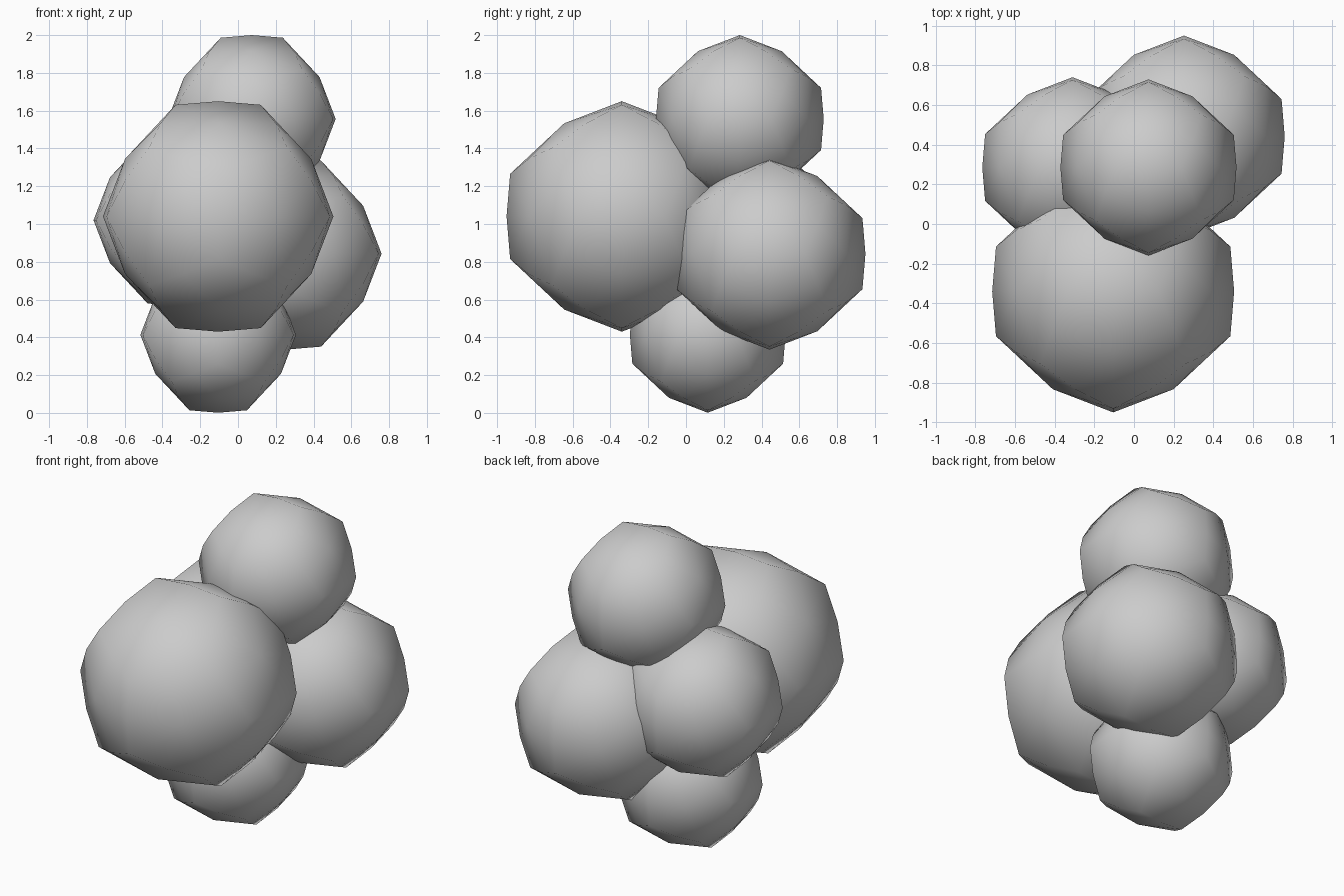
import bpy
import bmesh
from mathutils import Vector

if "Cube" in bpy.data.objects:
    bpy.data.objects.remove(bpy.data.objects["Cube"])

PHI = (1 + 5 ** 0.5) / 2


def cyclic(a, b, c):
    """All sign variants of the three cyclic orders of (a, b, c)."""
    pts = set()
    for p in ((a, b, c), (c, a, b), (b, c, a)):
        for sx in (1, -1):
            for sy in (1, -1):
                for sz in (1, -1):
                    pts.add((p[0] * sx + 0.0, p[1] * sy + 0.0, p[2] * sz + 0.0))
    return [Vector(p).normalized() for p in pts]


# Rounded twelve-sided ball: corners, edge midpoints and domed face centres
corners = cyclic(1, 1, 1) + cyclic(1 / PHI, 0, PHI)
edge_mids = cyclic(1, 0, 0) + cyclic(PHI / 2, 0.5, 1 / (2 * PHI))
centres = cyclic(0, 1, PHI)
BALL = ([v * 1.037 for v in corners] + edge_mids + [v * 0.95 for v in centres])


def add_ball(name, centre, radius):
    bm = bmesh.new()
    for v in BALL:
        bm.verts.new(v * radius)
    bmesh.ops.remove_doubles(bm, verts=bm.verts, dist=0.001)
    bmesh.ops.convex_hull(bm, input=bm.verts[:])
    bmesh.ops.recalc_face_normals(bm, faces=bm.faces[:])
    for f in bm.faces:
        f.smooth = True
    mesh = bpy.data.meshes.new(name)
    bm.to_mesh(mesh)
    bm.free()
    obj = bpy.data.objects.new(name, mesh)
    obj.location = centre
    bpy.context.collection.objects.link(obj)
    return obj


# Cluster of overlapping lumps
add_ball("front_lump", (-0.105, -0.34, 1.04), 0.61)
add_ball("top_lump", (0.073, 0.285, 1.556), 0.444)
add_ball("right_lump", (0.252, 0.442, 0.843), 0.508)
add_ball("left_lump", (-0.31, 0.285, 1.02), 0.455)
add_ball("bottom_lump", (-0.105, 0.115, 0.413), 0.412)
